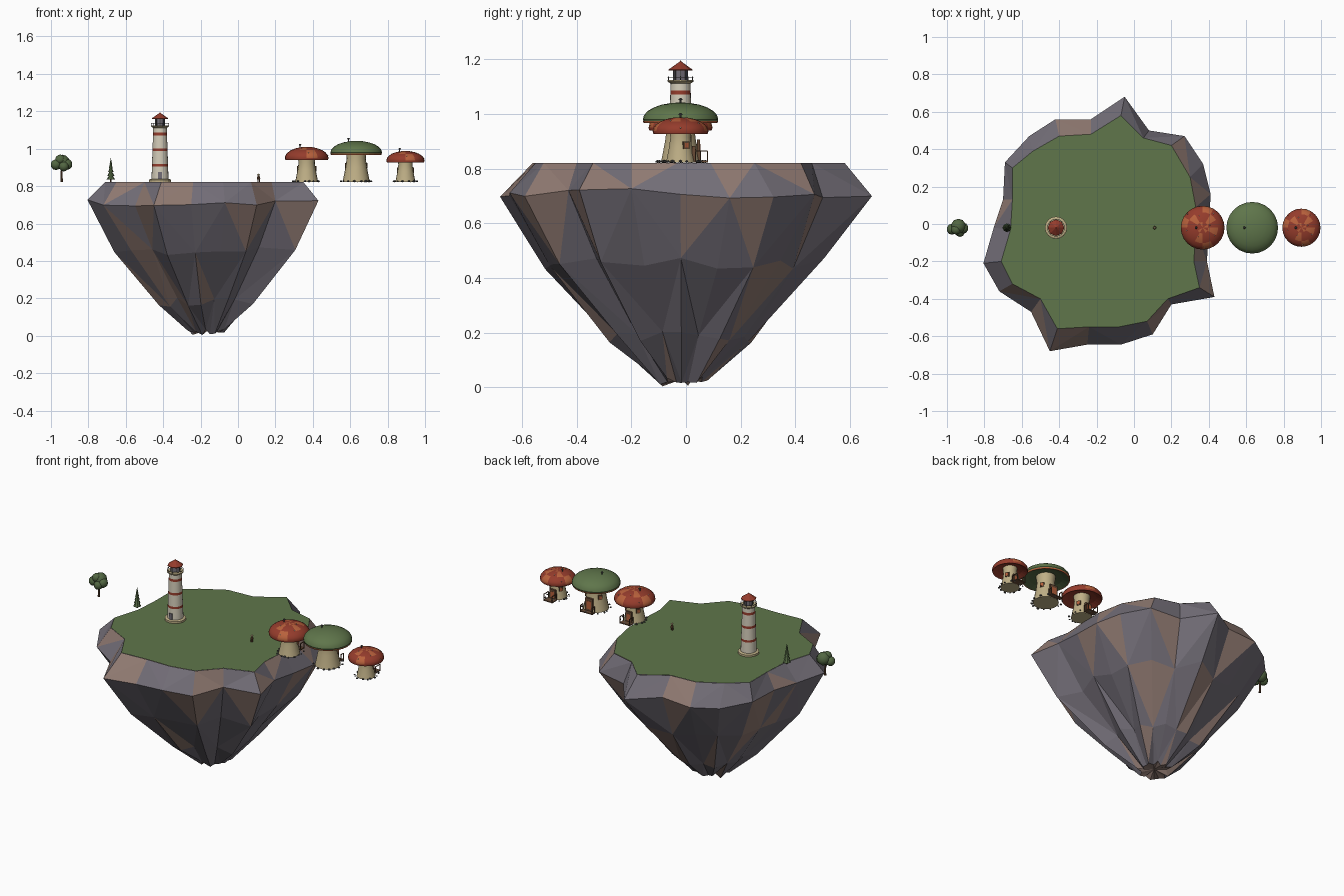
import bpy, bmesh, math, random
from mathutils import Vector, Matrix

random.seed(4)
if "Cube" in bpy.data.objects:
    bpy.data.objects.remove(bpy.data.objects["Cube"], do_unlink=True)


def material(name, r, g, b):
    m = bpy.data.materials.new(name)
    m.use_nodes = True
    m.diffuse_color = (r, g, b, 1)
    m.node_tree.nodes["Principled BSDF"].inputs["Base Color"].default_value = (r, g, b, 1)
    return m


rock_grey = material("rock_grey", .17, .155, .185)
rock_brown = material("rock_brown", .28, .195, .168)
grass = material("grass_green", .115, .18, .07)
red = material("cap_red", .3, .045, .025)
orange = material("patch_orange", .48, .12, .045)
cream = material("cream", .66, .61, .49)
tan = material("stalk_tan", .52, .43, .24)
leaf = material("leaf_green", .085, .135, .055)
wood = material("wood_brown", .14, .07, .035)
iron = material("iron_grey", .075, .075, .075)


def make(name, bm, mats, paint=None, smooth=False):
    """Turn a bmesh into an object, painting faces by a rule on their centres."""
    bmesh.ops.remove_doubles(bm, verts=bm.verts, dist=1e-5)
    bmesh.ops.recalc_face_normals(bm, faces=bm.faces)
    mesh = bpy.data.meshes.new(name)
    bm.to_mesh(mesh)
    bm.free()
    ob = bpy.data.objects.new(name, mesh)
    bpy.context.collection.objects.link(ob)
    for m in mats:
        mesh.materials.append(m)
    if paint:
        for p in mesh.polygons:
            p.material_index = paint(p.center)
    if smooth:
        bpy.ops.object.select_all(action='DESELECT')
        ob.select_set(True)
        bpy.context.view_layer.objects.active = ob
        bpy.ops.object.shade_smooth_by_angle(angle=math.radians(35))


def lathe(bm, x, y, profile, sides=16, ends=True):
    """Revolve (radius, z) pairs about a vertical axis, closing the ends if wanted."""
    rings = []
    for r, z in profile:
        turn = [math.tau * i / sides for i in range(sides)]
        rings.append([bm.verts.new((x + r * math.cos(a), y + r * math.sin(a), z)) for a in turn])
    for low, high in zip(rings, rings[1:]):
        for i in range(sides):
            j = (i + 1) % sides
            bm.faces.new((low[i], low[j], high[j], high[i]))
    for k in (0, -1):
        if ends and profile[k][0] > 0:
            bm.faces.new(rings[k])


def box(bm, centre, size, turn=0):
    mat = Matrix.Translation(centre) @ Matrix.Rotation(turn, 4, 'Z') @ Matrix.Diagonal((*size, 1))
    bmesh.ops.create_cube(bm, size=1, matrix=mat)


def ball(bm, centre, r, detail=2, squash=1):
    mat = Matrix.Translation(centre) @ Matrix.Diagonal((1, 1, squash, 1))
    bmesh.ops.create_icosphere(bm, subdivisions=detail, radius=r, matrix=mat)


G, Y = .822, -.02      # ground level, and the line on which everything stands

# Floating island: grass outline, wider rim, then rings shrinking to a ragged tip
meadow = [(-.07, .58), (.05, .46), (.2, .42), (.3, .25), (.33, .09), (.33, -.03), (.32, -.2),
          (.35, -.34), (.18, -.4), (.07, -.52), (-.08, -.55), (-.24, -.55), (-.41, -.56),
          (-.5, -.4), (-.65, -.32), (-.71, -.2), (-.66, -.03), (-.65, .13), (-.65, .3),
          (-.54, .39), (-.4, .47), (-.23, .48)]
rim = [(-.05, .68), (.08, .5), (.27, .47), (.37, .32), (.41, .16), (.4, -.02), (.39, -.2),
       (.43, -.39), (.2, -.43), (.1, -.59), (-.07, -.645), (-.25, -.645), (-.45, -.68),
       (-.55, -.47), (-.72, -.36), (-.805, -.21), (-.75, -.02), (-.7, .13), (-.69, .33),
       (-.56, .47), (-.42, .56), (-.23, .56)]
core = Vector((-.16, -.015))
bm = bmesh.new()
bm.faces.new([bm.verts.new((x, y, G)) for x, y in meadow])
make("grass_top", bm, [grass])

bm = bmesh.new()
rings = [[bm.verts.new((x, y, G - .001)) for x, y in meadow],
         [bm.verts.new((x, y, .71 + random.uniform(-.02, .02))) for x, y in rim]]
for scale, z, wob, dz in ((.76, .455, .03, .025), (.4, .18, .05, .025), (.135, .02, .03, .018)):
    ring = []
    for i, p in enumerate(rim):
        push = wob * (.6 if i % 2 else -.6) + random.uniform(-wob, wob) * .5
        q = core + (Vector(p) - core) * (scale + push)
        ring.append(bm.verts.new((q.x, q.y, z + random.uniform(-dz, dz))))
    rings.append(ring)
n = len(rim)
for k, (a, b) in enumerate(zip(rings, rings[1:])):
    for i in range(n):
        j = (i + 1) % n
        if (i + k) % 2:
            bm.faces.new((a[i], b[i], b[j]))
            bm.faces.new((a[i], b[j], a[j]))
        else:
            bm.faces.new((a[i], b[i], a[j]))
            bm.faces.new((b[i], b[j], a[j]))
tip = bm.verts.new((core.x, core.y, .03))
for i in range(n):
    bm.faces.new((rings[-1][i], tip, rings[-1][(i + 1) % n]))
make("island_rock", bm, [rock_grey, rock_brown], lambda c: int(random.random() < .3 or c.z < .05))

# Lighthouse
LX = -.417
bm = bmesh.new()
lathe(bm, LX, Y, [(.06, G), (.06, G + .012), (.052, G + .016)])
make("lighthouse_base", bm, [tan])
bands = [(.904, .918), (.988, 1.002), (1.071, 1.086)]
levels = [G + .01] + [z for band in bands for z in band] + [1.115]
bm = bmesh.new()
lathe(bm, LX, Y, [(.046 - .034 * (z - G), z) for z in levels], 20)
make("lighthouse_tower", bm, [cream, red],
     lambda c: int(any(lo < c.z < hi for lo, hi in bands)), True)
bm = bmesh.new()
lathe(bm, LX, Y, [(.035, 1.11), (.047, 1.118), (.047, 1.124)])
make("gallery_floor", bm, [tan])
bm = bmesh.new()
for i in range(10):
    a = math.tau * i / 10
    lathe(bm, LX + .046 * math.cos(a), Y + .046 * math.sin(a), [(.0013, 1.12), (.0013, 1.137)], 5)
lathe(bm, LX, Y, [(.045, 1.133), (.047, 1.133), (.047, 1.135), (.045, 1.135), (.045, 1.133)],
      ends=False)
make("gallery_railing", bm, [iron])
bm = bmesh.new()
lathe(bm, LX, Y, [(.026, 1.12), (.026, 1.162)], 8)
make("lantern_glass", bm, [rock_grey])
bm = bmesh.new()
for i in range(8):
    a = math.tau * i / 8
    box(bm, (LX + .026 * math.cos(a), Y + .026 * math.sin(a), 1.141), (.004, .004, .042), a)
make("lantern_frame", bm, [iron])
bm = bmesh.new()
lathe(bm, LX, Y, [(.044, 1.158), (.044, 1.162), (.005, 1.19), (0, 1.196)], 8)
make("lighthouse_roof", bm, [red])
bm = bmesh.new()
box(bm, (LX, Y - .045, .855), (.02, .006, .04))
make("lighthouse_door", bm, [rock_grey])


def mushroom_house(tag, x, r, eave, top, caps, gills, spotted):
    # Stalk with a flared foot
    bm = bmesh.new()
    foot, neck, h = r * .53, r * .37, eave - G
    lathe(bm, x, Y, [(foot, G), (foot * .93, G + h * .15), (neck * 1.12, G + h * .5),
                     (neck, G + h * .8), (neck * 1.1, eave + .012)], 18)
    make(tag + "_stalk", bm, [tan], None, True)
    # Rounded dome with broad patches of a second colour
    rise = top - eave
    dome = [(r * math.cos(t), eave + rise * math.sin(t)) for t in
            (math.pi / 2 * k / 6 for k in range(6))] + [(0, top)]
    lip = (r * .97, eave - .011)

    def patch(c):
        sector = int((math.atan2(c.y - Y, c.x - x) % math.tau) / math.tau * 12)
        reach = min(math.hypot(c.x - x, c.y - Y) / r, .99)
        return int(c.z > eave and (sector * 5 + int(reach * 3) * 2) % 7 < 2)

    bm = bmesh.new()
    lathe(bm, x, Y, [lip] + dome, 24, False)
    make(tag + "_cap", bm, caps, patch if spotted else None, True)
    # Hollow gills beneath, meeting the lip
    bm = bmesh.new()
    lathe(bm, x, Y, [(neck, eave + .01), (r * .7, eave + .002), lip], 24, False)
    make(tag + "_gills", bm, [gills])
    bm = bmesh.new()
    if spotted:
        # Small pale spots on the dome
        for i in range(9):
            a, t = i * 2.4, .25 + i * .12
            d = r * math.cos(t)
            ball(bm, (x + d * math.cos(a), Y + d * math.sin(a), eave + rise * math.sin(t)), .0028, 1)
        make(tag + "_spots", bm, [cream])
    else:
        # Thin bright band around the edge
        lathe(bm, x, Y, [(r * .95, eave - .0115), (r * .98, eave - .0125), (r * .997, eave - .005)],
              24, False)
        make(tag + "_edge_band", bm, [orange])
    # Chimney pipe
    bm = bmesh.new()
    lathe(bm, x - r * .3, Y, [(.003, top - .02), (.003, top + .008), (.007, top + .009),
                              (.007, top + .012), (.002, top + .016)], 8)
    make(tag + "_chimney", bm, [iron])
    # Door and window frames, then the lighter door leaf and panes
    for part, m, trim in (("_frames", wood, 1), ("_door_and_panes", orange, .6)):
        bm = bmesh.new()
        out = .002 * (trim < 1)
        box(bm, (x, Y + foot * .9 + out, G + h * .27), (r * .36 * trim, .012, h * .52 * trim))
        for a in (.5, 2.6):
            d = neck * 1.12 + out
            box(bm, (x + d * math.cos(a), Y + d * math.sin(a), G + h * .55),
                (.008, .024 * trim, .028 * trim), a)
        make(tag + part, bm, [m])
    # Shallow porch with a railing
    bm = bmesh.new()
    deep = .098 - foot
    box(bm, (x, Y + foot + deep / 2, G + .004), (r * .6, deep, .006))
    for side in (-1, 1):
        px = x + side * r * .28
        for k in range(2):
            box(bm, (px, Y + foot + deep * k, G + .022), (.004, .004, .042))
        box(bm, (px, Y + foot + deep / 2, G + .042), (.004, deep, .004))
    make(tag + "_porch", bm, [wood])
    # Stones around the foot, looser towards the back
    bm = bmesh.new()
    for i in range(14):
        a = math.tau * i / 14 + random.uniform(-.15, .15)
        d = foot + random.uniform(.002, .012) + .012 * max(0, math.sin(a))
        ball(bm, (x + d * math.cos(a), Y + d * math.sin(a), G + .004), random.uniform(.005, .009), 1, .7)
    make(tag + "_stones", bm, [iron])


mushroom_house("near_house", .367, .117, .95, 1.01, [red, orange], red, True)
mushroom_house("middle_house", .632, .138, .98, 1.042, [grass], leaf, False)
mushroom_house("far_house", .895, .102, .937, .988, [red, orange], red, True)

# Round tree
TX = -.943
bm = bmesh.new()
lathe(bm, TX, Y, [(.007, G), (.005, .86), (.004, .92)], 8)
make("round_tree_trunk", bm, [wood])
bm = bmesh.new()
for dx, dy, z, r in ((.004, .008, .928, .04), (-.03, -.008, .915, .029), (.028, -.002, .916, .03),
                     (.012, -.022, .905, .027), (-.008, -.01, .942, .027)):
    ball(bm, (TX + dx, Y + dy, z), r)
make("round_tree_leaves", bm, [leaf], None, True)

# Conifer
bm = bmesh.new()
lathe(bm, -.68, Y, [(.004, G), (.004, .85)], 6)
make("conifer_trunk", bm, [wood])
bm = bmesh.new()
for k in range(5):
    z = .835 + k * .02
    lathe(bm, -.68, Y, [(.023 - k * .004, z), (0, z + .036)], 8)
make("conifer_leaves", bm, [leaf])

# Small figure standing on the grass
FX = .11
bm = bmesh.new()
for side in (-1, 1):
    box(bm, (FX + side * .004, Y, G + .008), (.005, .006, .016))
lathe(bm, FX, Y, [(.008, G + .014), (.009, G + .02), (.006, G + .031)], 8)
make("figure_body", bm, [wood])
bm = bmesh.new()
ball(bm, (FX, Y, G + .036), .0065, 2)
lathe(bm, FX, Y, [(.008, G + .038), (.006, G + .042), (0, G + .045)], 8)
make("figure_head_and_hat", bm, [tan])
